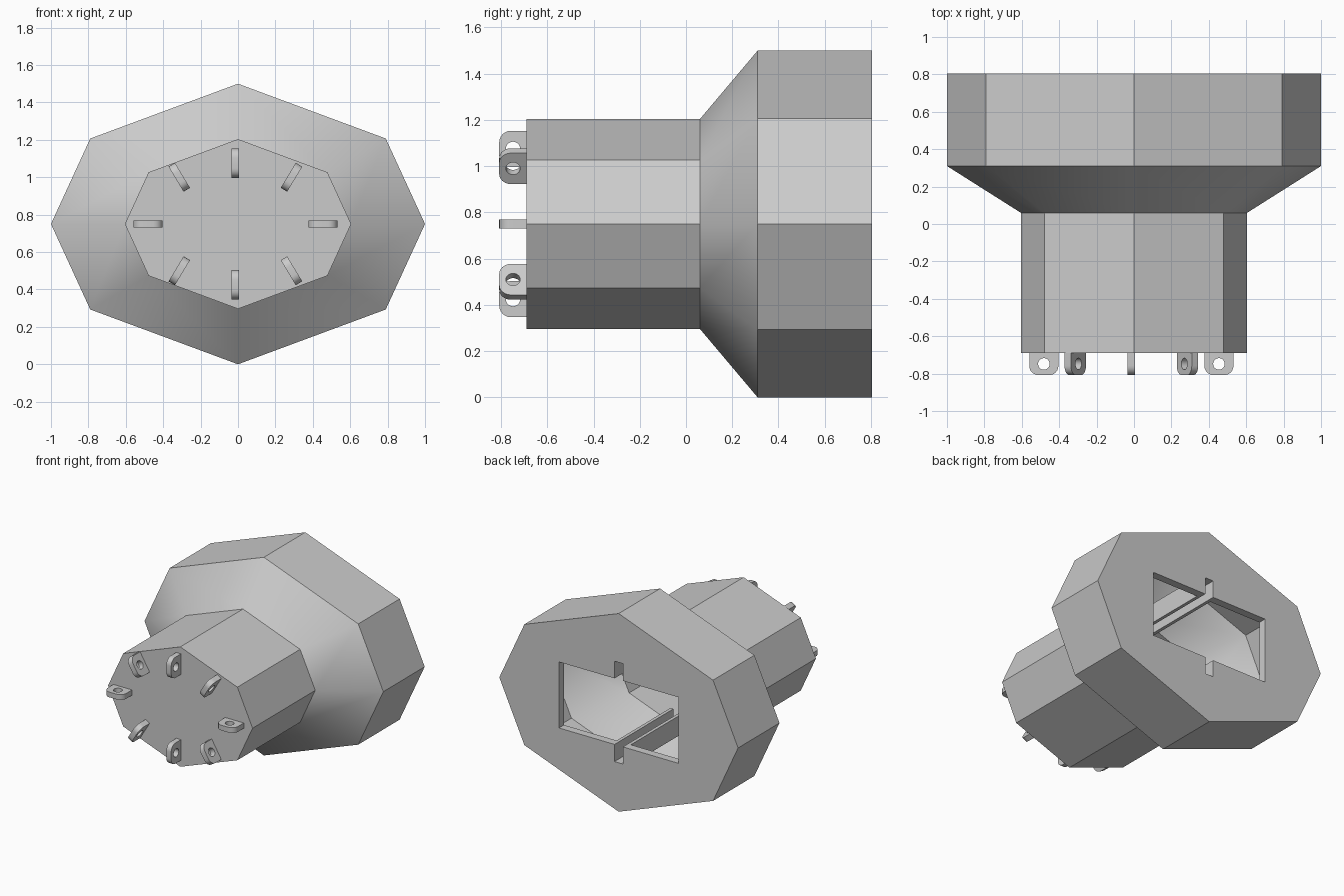
import bpy, bmesh, math
from mathutils import Matrix, Vector

cube = bpy.data.objects.get("Cube")
if cube:
    bpy.data.objects.remove(cube, do_unlink=True)

grey = bpy.data.materials.new("light_grey")
grey.use_nodes = True
grey.diffuse_color = (0.6, 0.6, 0.6, 1)
grey.node_tree.nodes["Principled BSDF"].inputs["Base Color"].default_value = (0.6, 0.6, 0.6, 1)

MID = 0.75                      # height of the long axis
OCTAGON = [(1, 0), (0.79, 0.457), (0, 0.75), (-0.79, 0.457),
           (-1, 0), (-0.79, -0.457), (0, -0.75), (0.79, -0.457)]


def add(name, bm):
    bmesh.ops.recalc_face_normals(bm, faces=bm.faces)
    mesh = bpy.data.meshes.new(name)
    bm.to_mesh(mesh)
    bm.free()
    mesh.materials.append(grey)
    ob = bpy.data.objects.new(name, mesh)
    bpy.context.collection.objects.link(ob)
    return ob


def activate(ob):
    bpy.ops.object.select_all(action='DESELECT')
    ob.select_set(True)
    bpy.context.view_layer.objects.active = ob


def loft(name, stations):
    """Octagonal solid through (y, scale) stations."""
    bm = bmesh.new()
    rings = [[bm.verts.new((x * s, y, MID + z * s)) for x, z in OCTAGON]
             for y, s in stations]
    for a, b in zip(rings, rings[1:]):
        for i in range(8):
            j = (i + 1) % 8
            bm.faces.new((a[i], a[j], b[j], b[i]))
    bm.faces.new(rings[0])
    bm.faces.new(rings[-1])
    return add(name, bm)


def box(name, lo, hi):
    bm = bmesh.new()
    lo, hi = Vector(lo), Vector(hi)
    bmesh.ops.create_cube(bm, size=1, matrix=Matrix.Translation((lo + hi) / 2)
                          @ Matrix.Diagonal((*(hi - lo), 1)))
    return add(name, bm)


def cut(ob, cutter):
    cutter.hide_render = True
    mod = ob.modifiers.new("cut", 'BOOLEAN')
    mod.operation = 'DIFFERENCE'
    mod.solver = 'EXACT'
    mod.object = cutter
    activate(ob)
    bpy.ops.object.modifier_apply(modifier=mod.name)
    bpy.data.objects.remove(cutter, do_unlink=True)


# Hollow stepped housing with a keyed opening in the back wall
housing = loft("housing", [(-0.69, 0.605), (0.06, 0.605), (0.31, 1), (0.805, 1)])
cut(housing, loft("cavity", [(-0.64, 0.55), (0.06, 0.55), (0.31, 0.94), (0.745, 0.94)]))
cut(housing, box("opening", (-0.5, 0.7, MID - 0.25), (0.5, 0.9, MID + 0.25)))
cut(housing, box("key_slot", (-0.035, 0.7, MID - 0.38), (0.035, 0.9, MID + 0.38)))
activate(housing)
bpy.ops.object.shade_smooth_by_angle(angle=math.radians(36))

# Key channels running inward from the slot, above and below
for side, label in ((1, "upper"), (-1, "lower")):
    def wall(name, x0, x1, h0, h1):
        z0, z1 = sorted((MID + side * h0, MID + side * h1))
        box(f"{label}_channel_{name}", (x0, 0.1, z0), (x1, 0.745, z1))
    wall("left_wall", 0.035, 0.06, 0.25, 0.38)
    wall("right_wall", -0.06, -0.035, 0.25, 0.38)
    wall("base", -0.06, 0.06, 0.38, 0.4)


def spline(curve, points):
    s = curve.splines.new('POLY')
    s.points.add(len(points) - 1)
    for p, (x, y) in zip(s.points, points):
        p.co = (x, y, 0, 1)
    s.use_cyclic_u = True


def arc(cx, cy, r, start, end, n):
    return [(cx + r * math.cos(math.radians(start + (end - start) * i / n)),
             cy + r * math.sin(math.radians(start + (end - start) * i / n)))
            for i in range(n + 1)]


def lug(name, x, z, angle):
    """Flat rounded tab with a hole, its width along the given angle."""
    curve = bpy.data.curves.new(name, 'CURVE')
    curve.dimensions = '2D'
    curve.fill_mode = 'BOTH'
    curve.extrude = 0.02
    spline(curve, [(-0.078, -0.02), (0.078, -0.02)]
           + arc(0.028, 0.07, 0.05, 0, 90, 6) + arc(-0.028, 0.07, 0.05, 90, 180, 6))
    spline(curve, arc(0, 0.06, 0.031, 0, 360, 20)[:-1])
    curve.materials.append(grey)
    ob = bpy.data.objects.new(name, curve)
    bpy.context.collection.objects.link(ob)
    across = Vector((math.cos(angle), 0, math.sin(angle)))
    out = Vector((0, -1, 0))
    rot = Matrix((across, out, across.cross(out))).transposed().to_4x4()
    ob.matrix_world = Matrix.Translation((x, -0.688, z)) @ rot
    activate(ob)
    bpy.ops.object.convert(target='MESH')
    bpy.ops.object.shade_smooth_by_angle(angle=math.radians(35))


# Ring of eight lugs on the front face
LUG_X = -0.014
for i in range(4):
    a = i * math.pi / 2
    lug(f"main_lug_{i + 1}", LUG_X + 0.468 * math.cos(a), MID + 0.325 * math.sin(a), a)
for sx in (1, -1):
    for sz in (1, -1):
        name = f"diagonal_lug_{'left' if sx > 0 else 'right'}_{'upper' if sz > 0 else 'lower'}"
        lug(name, LUG_X + 0.3 * sx, MID + 0.25 * sz, math.radians(59) * sx * sz)
